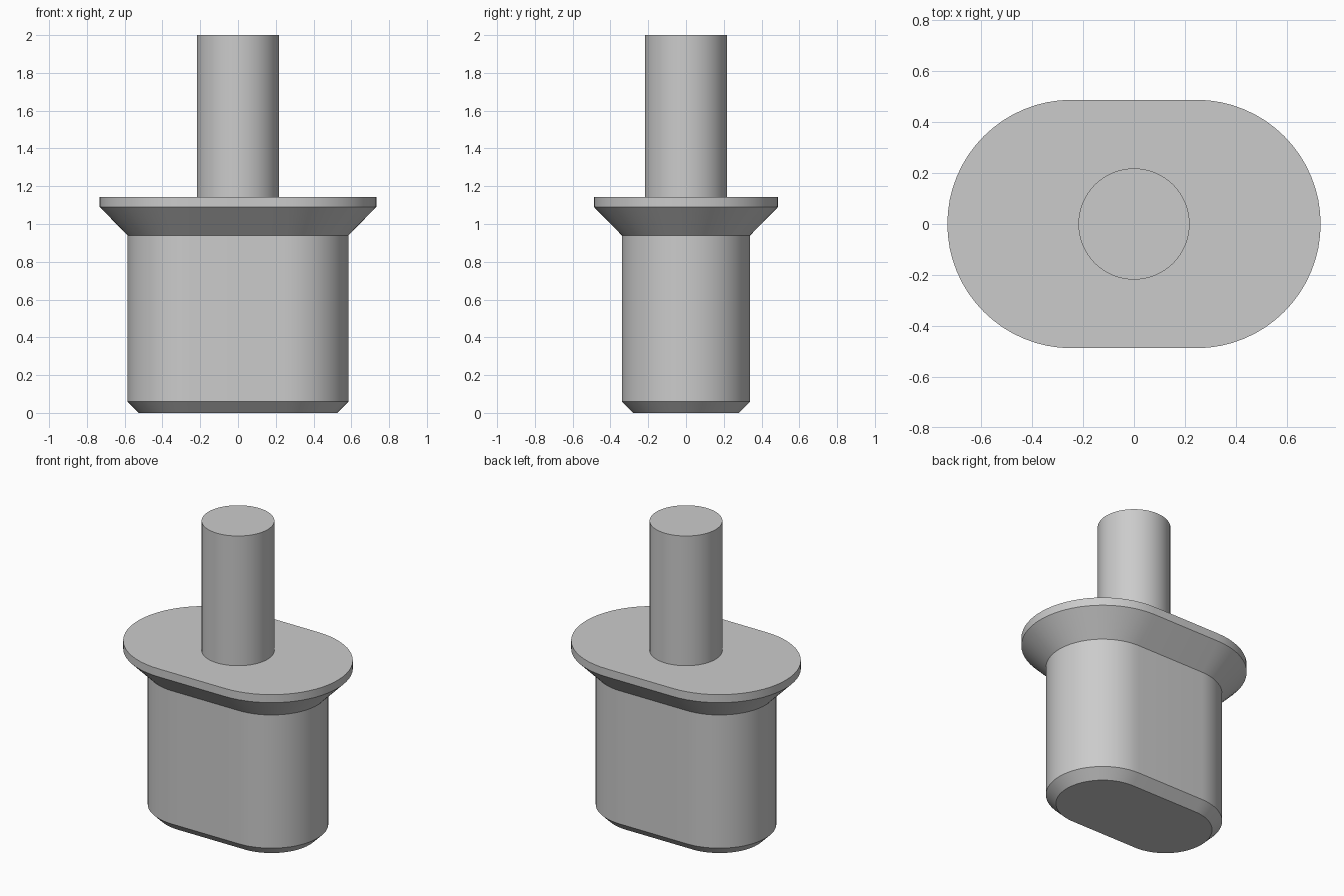
import bpy, bmesh, math

cube = bpy.data.objects.get("Cube")
if cube:
    bpy.data.objects.remove(cube, do_unlink=True)

grey = bpy.data.materials.new("plain grey")
grey.use_nodes = True
colour = (0.6, 0.6, 0.6, 1)
grey.diffuse_color = colour
grey.node_tree.nodes["Principled BSDF"].inputs["Base Color"].default_value = colour


def outline(radius, half_straight, steps):
    """Two half circles joined by straight sides."""
    points = []
    for side in (1, -1):
        for i in range(steps + 1):
            a = -math.pi / 2 + math.pi * i / steps
            points.append((side * (half_straight + radius * math.cos(a)),
                           side * radius * math.sin(a)))
    return points


def loft(name, rings, half_straight, steps=32):
    """Solid through (z, radius) rings, capped at both ends."""
    bm = bmesh.new()
    loops = [[bm.verts.new((x, y, z)) for x, y in outline(r, half_straight, steps)]
             for z, r in rings]
    count = len(loops[0])
    for low, high in zip(loops, loops[1:]):
        for i in range(count):
            j = (i + 1) % count
            bm.faces.new((low[i], low[j], high[j], high[i]))
    bm.faces.new(loops[0][::-1])
    bm.faces.new(loops[-1])
    bmesh.ops.remove_doubles(bm, verts=bm.verts, dist=1e-5)
    bmesh.ops.recalc_face_normals(bm, faces=bm.faces)
    mesh = bpy.data.meshes.new(name)
    bm.to_mesh(mesh)
    bm.free()
    mesh.materials.append(grey)
    obj = bpy.data.objects.new(name, mesh)
    bpy.context.collection.objects.link(obj)
    bpy.ops.object.select_all(action='DESELECT')
    obj.select_set(True)
    bpy.context.view_layer.objects.active = obj
    bpy.ops.object.shade_smooth_by_angle(angle=math.radians(30))
    return obj


# Plug body with chamfered foot and flared flange
loft("plug_body", [(0, 0.28), (0.06, 0.34), (0.94, 0.34),
                   (1.09, 0.487), (1.143, 0.487)], 0.245)

# Round post on top
loft("post", [(1.143, 0.218), (2, 0.218)], 0)
